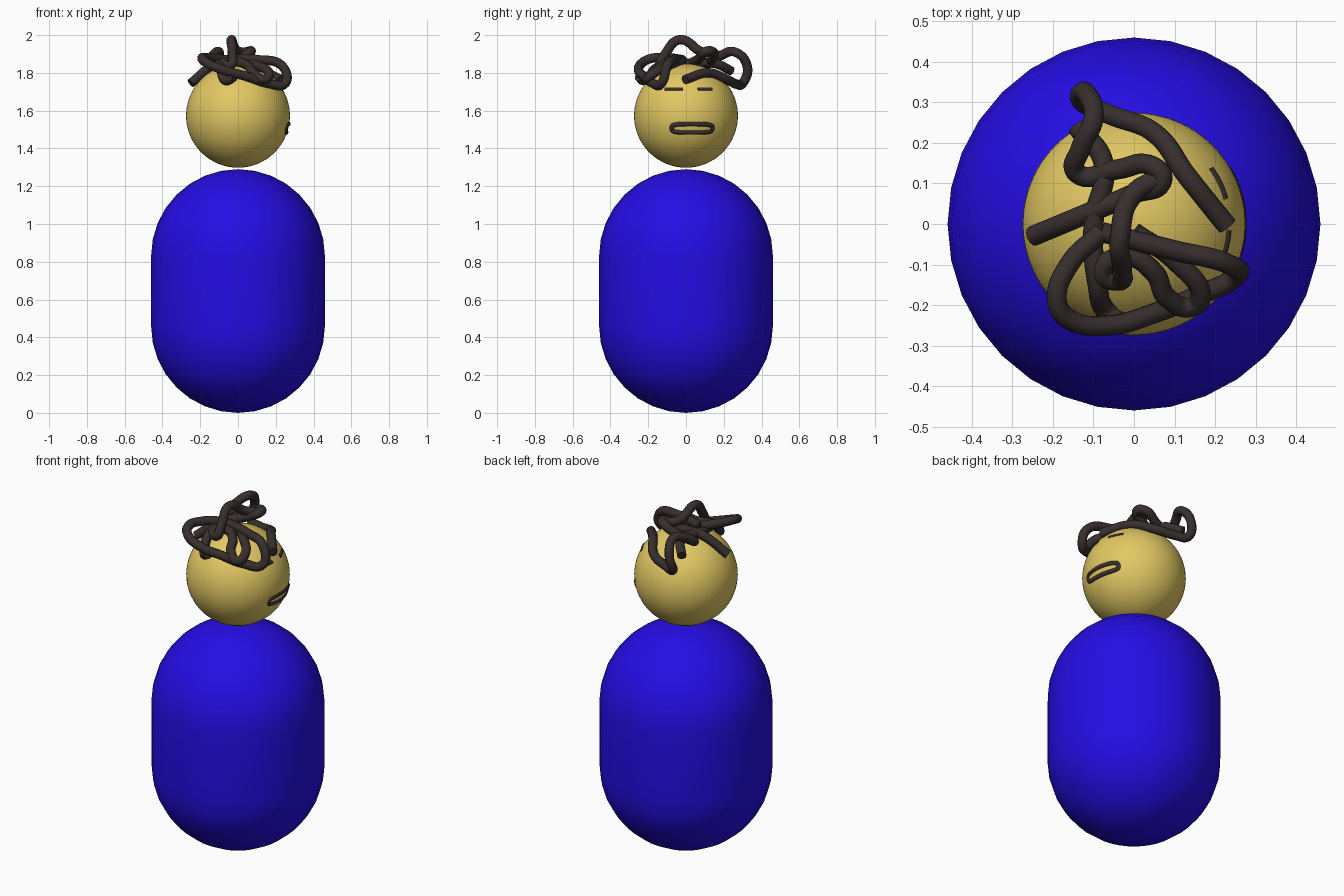
import bpy, bmesh, math
from mathutils import Vector

if "Cube" in bpy.data.objects:
    bpy.data.objects.remove(bpy.data.objects["Cube"])


def material(name, rgb):
    m = bpy.data.materials.new(name)
    m.diffuse_color = (*rgb, 1)
    m.use_nodes = True
    m.node_tree.nodes["Principled BSDF"].inputs["Base Color"].default_value = m.diffuse_color
    return m


BLUE = material("blue", (0.018, 0.004, 0.78))
GOLD = material("golden skin", (0.76, 0.58, 0.125))
DARK = material("dark brown", (0.038, 0.028, 0.027))

HEAD_Z, HEAD_R = 1.573, 0.275


def tube(name, paths, radius, closed=False, handles='AUTO'):
    """Round tubes through the given points, joined as one mesh object."""
    cu = bpy.data.curves.new(name, 'CURVE')
    cu.dimensions = '3D'
    cu.bevel_depth = radius
    cu.bevel_resolution = 4
    cu.resolution_u = 10
    cu.use_fill_caps = True
    for path in paths:
        sp = cu.splines.new('BEZIER')
        sp.bezier_points.add(len(path) - 1)
        for bp, co in zip(sp.bezier_points, path):
            bp.co = co
            bp.handle_left_type = bp.handle_right_type = handles
        sp.use_cyclic_u = closed
    cu.materials.append(DARK)
    ob = bpy.data.objects.new(name, cu)
    bpy.context.collection.objects.link(ob)
    bpy.context.view_layer.update()
    bpy.ops.object.select_all(action='DESELECT')
    ob.select_set(True)
    bpy.context.view_layer.objects.active = ob
    bpy.ops.object.convert(target='MESH')
    return ob


def on_face(y, z, r=HEAD_R - 0.007):
    """Point on the head's +x side."""
    return Vector((math.sqrt(r * r - y * y - (z - HEAD_Z) ** 2), y, z))


# Body: a capsule turned from a half profile
R, LOW, HIGH = 0.46, 0.46, 0.83
bm = bmesh.new()
profile = []
for i in range(9):
    a = -math.pi / 2 + i * math.pi / 16
    profile.append((R * math.cos(a), LOW + R * math.sin(a)))
profile += [(r, LOW + HIGH - z) for r, z in reversed(profile)]
verts = [bm.verts.new((r, 0, z)) for r, z in profile]
edges = [bm.edges.new(p) for p in zip(verts, verts[1:])]
bmesh.ops.spin(bm, geom=verts + edges, axis=(0, 0, 1), cent=(0, 0, 0),
               angle=math.tau, steps=32, use_duplicate=False)
bmesh.ops.remove_doubles(bm, verts=bm.verts, dist=0.0005)
bmesh.ops.recalc_face_normals(bm, faces=bm.faces)
for f in bm.faces:
    f.smooth = True
me = bpy.data.meshes.new("body")
bm.to_mesh(me)
bm.free()
me.materials.append(BLUE)
bpy.context.collection.objects.link(bpy.data.objects.new("body", me))

# Head
bpy.ops.mesh.primitive_uv_sphere_add(segments=64, ring_count=32, radius=HEAD_R,
                                     location=(0, 0, HEAD_Z))
head = bpy.context.object
head.name = "head"
head.data.materials.append(GOLD)
bpy.ops.object.shade_smooth()

# Eyes: two thin dashes
eyes = [[on_face(a + (b - a) * i / 4, z) for i in range(5)]
        for a, b, z in ((-0.11, -0.015, 1.712), (0.06, 0.135, 1.712))]
tube("eyes", eyes, 0.012)

# Mouth: a rounded open outline
mouth = []
for i in range(24):
    a = math.tau * i / 24
    c, s = math.cos(a), math.sin(a)
    mouth.append(on_face(0.032 + 0.105 * math.copysign(abs(c) ** 0.6, c),
                         1.508 + 0.022 * math.copysign(abs(s) ** 0.5, s)))
tube("mouth", [mouth], 0.0135, closed=True)

# Hair: tangled thick strands on the crown
hair = [
    # side strand, small knot, raised back curl, right side
    [(-0.25, -0.03, 1.745), (-0.13, 0.02, 1.84), (0, 0.075, 1.88),
     (0.07, 0.11, 1.915), (0.04, 0.145, 1.91), (-0.04, 0.135, 1.87),
     (-0.14, 0.125, 1.85), (-0.13, 0.19, 1.895), (-0.1, 0.26, 1.91),
     (-0.12, 0.325, 1.83), (-0.125, 0.3, 1.745), (-0.06, 0.27, 1.74),
     (0.05, 0.225, 1.76), (0.13, 0.12, 1.80), (0.23, -0.005, 1.765)],
    # top arch running into the front curl
    [(0.07, 0.115, 1.91), (0, 0.075, 1.915), (-0.035, -0.035, 1.975),
     (-0.03, -0.11, 1.90), (-0.04, -0.14, 1.84), (-0.08, -0.12, 1.85),
     (-0.02, -0.08, 1.86), (0.05, -0.12, 1.84), (0.08, -0.18, 1.80),
     (0.14, -0.205, 1.765), (0.165, -0.18, 1.79), (0.1, -0.09, 1.84),
     (0, -0.02, 1.86)],
    # wide front loop
    [(-0.08, -0.02, 1.87), (0.1, -0.065, 1.87), (0.235, -0.1, 1.835),
     (0.25, -0.13, 1.745), (0.16, -0.175, 1.745), (0.05, -0.22, 1.78),
     (-0.06, -0.25, 1.81), (-0.16, -0.235, 1.85), (-0.19, -0.19, 1.875),
     (-0.16, -0.1, 1.88), (-0.08, -0.02, 1.87)],
    # low strand from back to front
    [(-0.14, 0.24, 1.81), (-0.075, 0.15, 1.85), (-0.1, 0, 1.85),
     (-0.09, -0.15, 1.83), (-0.065, -0.22, 1.76), (-0.02, -0.25, 1.78)],
]
tube("hair", hair, 0.025)
